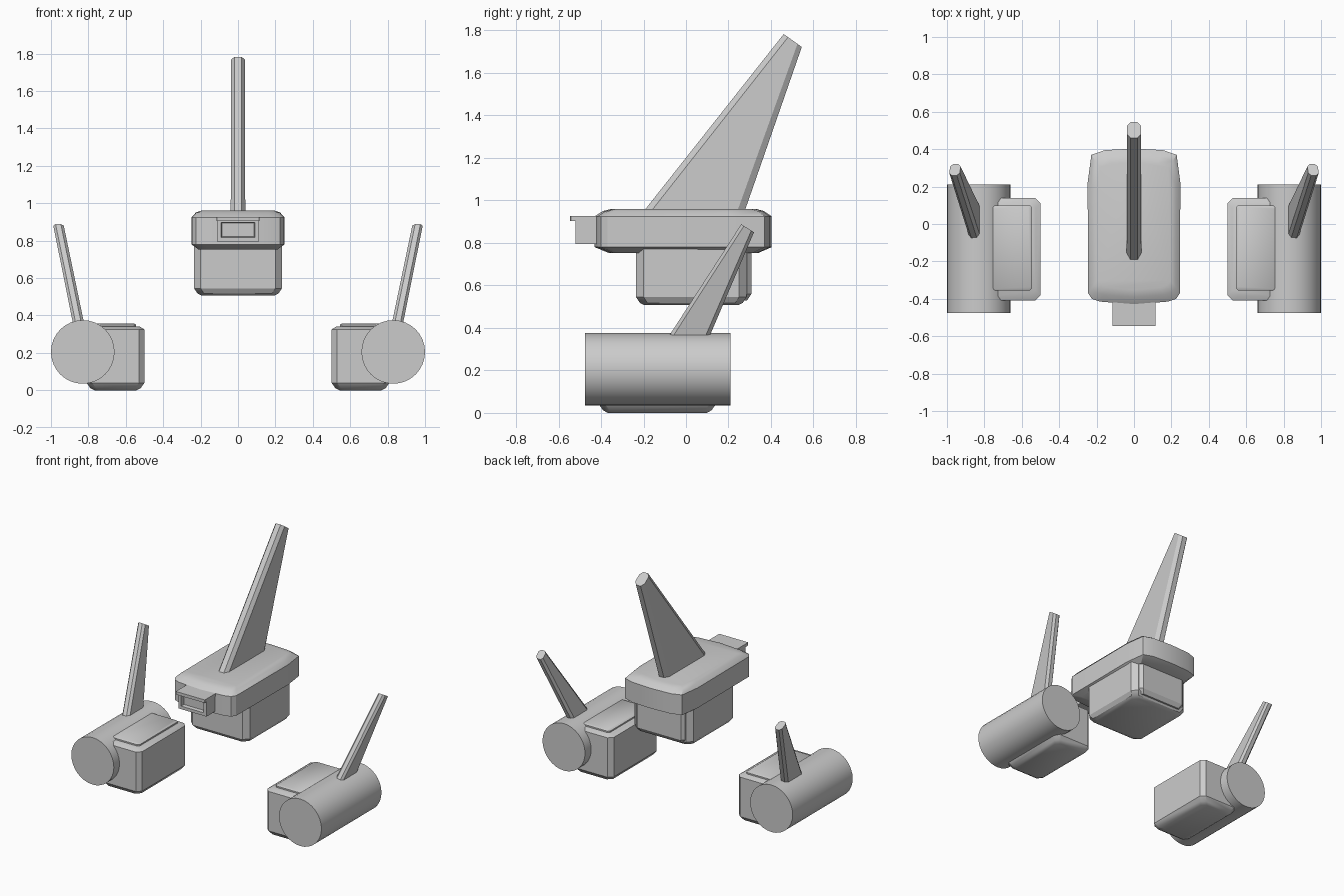
import bpy, bmesh
from math import sin, cos, tau

if "Cube" in bpy.data.objects:
    bpy.data.objects.remove(bpy.data.objects["Cube"])

GREY = (0.6, 0.6, 0.6, 1)
grey = bpy.data.materials.new("plain_grey")
grey.use_nodes = True
grey.diffuse_color = GREY
grey.node_tree.nodes["Principled BSDF"].inputs["Base Color"].default_value = GREY


def loft(name, rings, mirror=False, angle=0.5):
    """Skin a stack of matching rings, cap both ends and shade the result."""
    bm = bmesh.new()
    loops = [[bm.verts.new(p) for p in ring] for ring in rings]
    n = len(loops[0])
    for a, b in zip(loops, loops[1:]):
        for i in range(n):
            j = (i + 1) % n
            bm.faces.new((a[i], a[j], b[j], b[i]))
    bm.faces.new(loops[0])
    bm.faces.new(loops[-1])
    bmesh.ops.recalc_face_normals(bm, faces=bm.faces)
    mesh = bpy.data.meshes.new(name)
    bm.to_mesh(mesh)
    bm.free()
    mesh.materials.append(grey)
    obj = bpy.data.objects.new(name, mesh)
    bpy.context.collection.objects.link(obj)
    bpy.ops.object.select_all(action='DESELECT')
    obj.select_set(True)
    bpy.context.view_layer.objects.active = obj
    bpy.ops.object.shade_smooth_by_angle(angle=angle)
    if mirror:
        obj.modifiers.new("Mirror", 'MIRROR')
    return obj


def slab_ring(x0, x1, y0, y1, z, inset=0, corner=0.03):
    """Rectangle with cut corners at height z, shrunk by inset."""
    x0, x1, y0, y1 = x0 + inset, x1 - inset, y0 + inset, y1 - inset
    c = corner
    outline = [(x0 + c, y0), (x1 - c, y0), (x1, y0 + c), (x1, y1 - c),
               (x1 - c, y1), (x0 + c, y1), (x0, y1 - c), (x0, y0 + c)]
    return [(x, y, z) for x, y in outline]


def slab(name, box, levels, corner=0.03, mirror=False):
    return loft(name, [slab_ring(*box, z, i, corner) for z, i in levels], mirror)


def fin_ring(lead, trail, half, cut, x=lambda z: 0):
    """Flat fin section with bevelled edges between two (y, z) points."""
    dy, dz = trail[0] - lead[0], trail[1] - lead[1]
    chord = (dy * dy + dz * dz) ** 0.5
    k = cut / chord
    section = [(0, 0.5), (k, 1), (1 - k, 1), (1, 0.5)]
    section += [(t, -w) for t, w in reversed(section)]
    return [(x(lead[1] + t * dz) + w * half, lead[0] + t * dy, lead[1] + t * dz)
            for t, w in section]


# Side cylinders
def disc(y):
    return [(0.83 + 0.17 * cos(tau * i / 32), y, 0.205 + 0.17 * sin(tau * i / 32))
            for i in range(32)]


loft("side_cylinders", [disc(-0.475), disc(0.21)], mirror=True)

# Boxes on the inner side of each cylinder, with a raised lid
slab("side_boxes", (0.5, 0.81, -0.41, 0.14),
     [(0, 0.042), (0.012, 0.02), (0.04, 0), (0.325, 0), (0.34, 0.025)], mirror=True)
slab("side_box_lids", (0.545, 0.77, -0.355, 0.1),
     [(0.33, 0), (0.35, 0), (0.356, 0.008)], corner=0.012, mirror=True)

# Outward-leaning side fins
def lean(z):
    return 0.855 + 0.205 * (z - 0.37)


loft("side_fins", [fin_ring((-0.12, 0.3), (0.085, 0.3), 0.03, 0.02, lean),
                   fin_ring((0.26, 0.888), (0.32, 0.85), 0.028, 0.015, lean)],
     mirror=True, angle=0.3)

# Centre lower body with a raised back panel
slab("centre_body", (-0.235, 0.235, -0.235, 0.285),
     [(0.507, 0.04), (0.518, 0.018), (0.545, 0), (0.8, 0)], corner=0.035)
slab("centre_back_panel", (-0.195, 0.195, 0.2, 0.308),
     [(0.53, 0.02), (0.56, 0), (0.79, 0)], corner=0.02)

# Centre hood: rounded plan, wider than the body
half_plan = [(0, -0.43), (0.18, -0.415), (0.225, -0.4), (0.245, -0.37),
             (0.248, 0.22), (0.228, 0.37), (0.155, 0.395), (0, 0.403)]
plan = half_plan + [(-x, y) for x, y in reversed(half_plan[1:-1])]


def hood_ring(z, sx, sy):
    return [(x * sx, y * sy, z) for x, y in plan]


loft("centre_hood", [hood_ring(0.752, 0.86, 0.84), hood_ring(0.78, 1, 1),
                     hood_ring(0.925, 1, 1), hood_ring(0.95, 0.91, 0.91),
                     hood_ring(0.96, 0.8, 0.82)])

# Tall centre fin
loft("centre_fin", [fin_ring((-0.222, 0.92), (0.266, 0.92), 0.039, 0.035),
                    fin_ring((0.46, 1.783), (0.545, 1.722), 0.037, 0.025)], angle=0.3)

# Nose box with a recessed front and an overhanging top plate
def nose_ring(y, inset):
    x, z0, z1 = 0.112 - inset, 0.795 + inset, 0.92 - inset
    return [(-x, y, z0), (x, y, z0), (x, y, z1), (-x, y, z1)]


loft("nose_box", [nose_ring(-0.38, 0), nose_ring(-0.52, 0),
                  nose_ring(-0.52, 0.022), nose_ring(-0.495, 0.026)])
slab("nose_top_plate", (-0.116, 0.116, -0.545, -0.38),
     [(0.904, 0), (0.926, 0)], corner=0.003)
